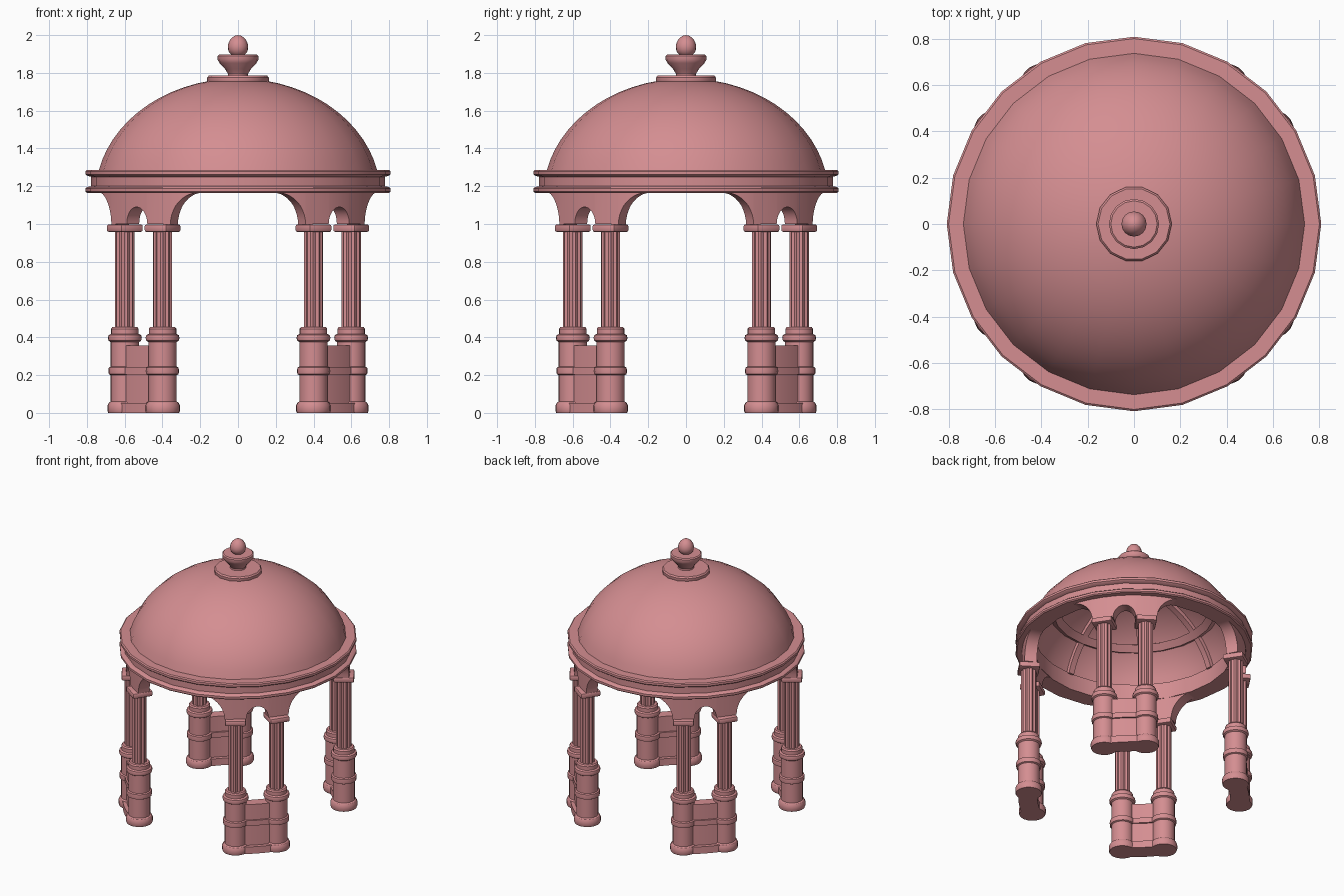
import bpy, bmesh, math
from mathutils import Matrix, Vector

cube = bpy.data.objects.get("Cube")
if cube:
    bpy.data.objects.remove(cube, do_unlink=True)

stone = bpy.data.materials.new("rose_stone")
stone.use_nodes = True
COLOR = (0.66, 0.27, 0.285, 1)
stone.diffuse_color = COLOR
stone.node_tree.nodes["Principled BSDF"].inputs["Base Color"].default_value = COLOR

parts = []
RING = 0.72                      # radius of the column circle
PAIR = math.radians(11.3)        # half angle between paired columns
DIAGONALS = [math.radians(45 + 90 * k) for k in range(4)]


def finish(name, bm):
    bmesh.ops.remove_doubles(bm, verts=bm.verts, dist=0.0002)
    bmesh.ops.recalc_face_normals(bm, faces=bm.faces)
    mesh = bpy.data.meshes.new(name)
    bm.to_mesh(mesh)
    bm.free()
    mesh.materials.append(stone)
    obj = bpy.data.objects.new(name, mesh)
    bpy.context.collection.objects.link(obj)
    parts.append(obj)
    return obj


def revolve(name, profile, sides, closed=False):
    """Turn an (r, z) profile round the z axis."""
    bm = bmesh.new()
    vs = [bm.verts.new((r, 0, z)) for r, z in profile]
    pairs = list(zip(vs, vs[1:])) + ([(vs[-1], vs[0])] if closed else [])
    edges = [bm.edges.new(p) for p in pairs]
    bmesh.ops.spin(bm, geom=vs + edges, axis=(0, 0, 1), cent=(0, 0, 0),
                   angle=math.tau, steps=sides, use_merge=True)
    return finish(name, bm)


def arc_block(name, outline, r0, r1, top):
    """Curved wall between two radii; outline lists (angle, underside z)."""
    bm = bmesh.new()
    rows = []
    for a, z in outline:
        c, s = math.cos(a), math.sin(a)
        rows.append([bm.verts.new((r * c, r * s, h))
                     for r, h in ((r0, z), (r1, z), (r1, top), (r0, top))])
    for p, q in zip(rows, rows[1:]):
        for i in range(4):
            j = (i + 1) % 4
            bm.faces.new((p[i], p[j], q[j], q[i]))
    bm.faces.new(rows[0])
    bm.faces.new(rows[-1])
    return finish(name, bm)


def repeat(obj, matrices):
    """Put the object and linked copies at each placement."""
    obj.matrix_world = matrices[0]
    for m in matrices[1:]:
        twin = obj.copy()
        bpy.context.collection.objects.link(twin)
        twin.matrix_world = m
        parts.append(twin)


turns = [Matrix.Rotation(a, 4, 'Z') for a in DIAGONALS]
spots = [Matrix.Rotation(a + s * PAIR, 4, 'Z') @ Matrix.Translation((RING, 0, 0))
         for a in DIAGONALS for s in (-1, 1)]

# Round pedestals with base, band and collar
pedestal = revolve("column_pedestal", [
    (0, 0), (.088, 0), (.092, .01), (.092, .04), (.084, .055), (.075, .06),
    (.075, .2), (.085, .205), (.087, .222), (.085, .24), (.075, .245),
    (.075, .375), (.086, .382), (.09, .397), (.086, .412), (.073, .418),
    (.073, .445), (.066, .455), (0, .455)], 20)
repeat(pedestal, spots)

# Fluted shafts
bm = bmesh.new()
FLUTES = 10
rings = []
for z in (.45, .97):
    rings.append([])
    for i in range(FLUTES * 2):
        a = math.pi * i / FLUTES
        r = .044 if i % 2 else .052
        rings[-1].append(bm.verts.new((r * math.cos(a), r * math.sin(a), z)))
for i in range(FLUTES * 2):
    j = (i + 1) % (FLUTES * 2)
    bm.faces.new((rings[0][i], rings[0][j], rings[1][j], rings[1][i]))
repeat(finish("column_shaft", bm), spots)

# Square capitals with softened edges
bm = bmesh.new()
bmesh.ops.create_cube(bm, size=1, matrix=Matrix.Translation((0, 0, .978))
                      @ Matrix.Diagonal((.142, .142, .04, 1)))
bmesh.ops.bevel(bm, geom=bm.edges[:], offset=.01, segments=2, affect='EDGES', profile=.5)
repeat(finish("column_capital", bm), spots)

# Low curved walls joining each pair: base, panel and band
for name, half, bottom, top in (("link_base", .065, 0, .052),
                                ("link_panel", .038, .05, .357),
                                ("link_band", .05, .203, .242)):
    outline = [(PAIR * i / 4, bottom) for i in range(-4, 5)]
    repeat(arc_block(name, outline, RING - half, RING + half, top), turns)

# Spandrels: a small arch inside each pair, half a wide arch on each side
STEPS = 10
side = []
for i in range(STEPS + 1):
    t = math.pi / 2 * i / STEPS
    side.append((5.8 * math.sin(t), 1 + .09 * math.cos(t)))
side.append((11.3, 1))
for i in range(STEPS + 1):
    t = math.pi / 2 * i / STEPS
    side.append((16.9 + 12.6 * (1 - math.cos(t)), .997 + .17 * math.sin(t)))
full = [(-d, z) for d, z in reversed(side[1:])] + side
outline = [(math.radians(d), z) for d, z in full]
repeat(arc_block("arched_spandrel", outline, .675, .76, 1.175), turns)

# Entablature ring with two projecting flanges
revolve("entablature_ring", [
    (.675, 1.165), (.8, 1.165), (.808, 1.172), (.808, 1.188), (.8, 1.195),
    (.778, 1.2), (.778, 1.25), (.8, 1.256), (.808, 1.263), (.808, 1.279),
    (.8, 1.286), (.675, 1.286)], 24, closed=True)


# Dome shell, elliptical in section
def dome_arc(shrink, low=1.28, count=14):
    a, b, base = .755 - shrink, .62 - shrink, 1.15
    start = math.asin((low - base) / b)
    pts = []
    for i in range(count + 1):
        t = start + (math.pi / 2 - start) * i / count
        pts.append((a * math.cos(t), base + b * math.sin(t)))
    return pts


revolve("dome_outer", dome_arc(0), 24)
revolve("dome_inner", dome_arc(.045), 24)

# Ribs and a hoop under the dome
bm = bmesh.new()
section = dome_arc(.04) + dome_arc(.075)[::-1]
face = bm.faces.new([bm.verts.new((r, -.022, z)) for r, z in section])
ext = bmesh.ops.extrude_face_region(bm, geom=[face])
bmesh.ops.translate(bm, vec=Vector((0, .044, 0)),
                    verts=[v for v in ext["geom"] if isinstance(v, bmesh.types.BMVert)])
repeat(finish("dome_rib", bm),
       [Matrix.Rotation(math.pi / 4 * k, 4, 'Z') for k in range(8)])
outer, inner = dome_arc(.04), dome_arc(.08)
revolve("dome_hoop", [outer[4], outer[5], inner[5], inner[4]], 24, closed=True)

# Finial: disc, flared cup and egg
revolve("finial_disc", [(0, 1.74), (.155, 1.74), (.163, 1.755), (.163, 1.775),
                        (.155, 1.785), (0, 1.785)], 14)
revolve("finial_cup", [(0, 1.775), (.056, 1.775), (.053, 1.795), (.068, 1.82),
                       (.098, 1.852), (.108, 1.87), (.108, 1.89), (.1, 1.897),
                       (0, 1.897)], 16)
egg = []
for i in range(11):
    t = -math.pi / 2 + math.pi * i / 10
    egg.append((.054 * math.cos(t) * (1 - .1 * math.sin(t)), 1.942 + .058 * math.sin(t)))
revolve("finial_egg", egg, 16)

# Smooth rounded surfaces, keep hard edges crisp
bpy.ops.object.select_all(action='DESELECT')
for obj in parts:
    obj.select_set(True)
bpy.context.view_layer.objects.active = parts[0]
bpy.ops.object.shade_smooth_by_angle(angle=math.radians(32))
